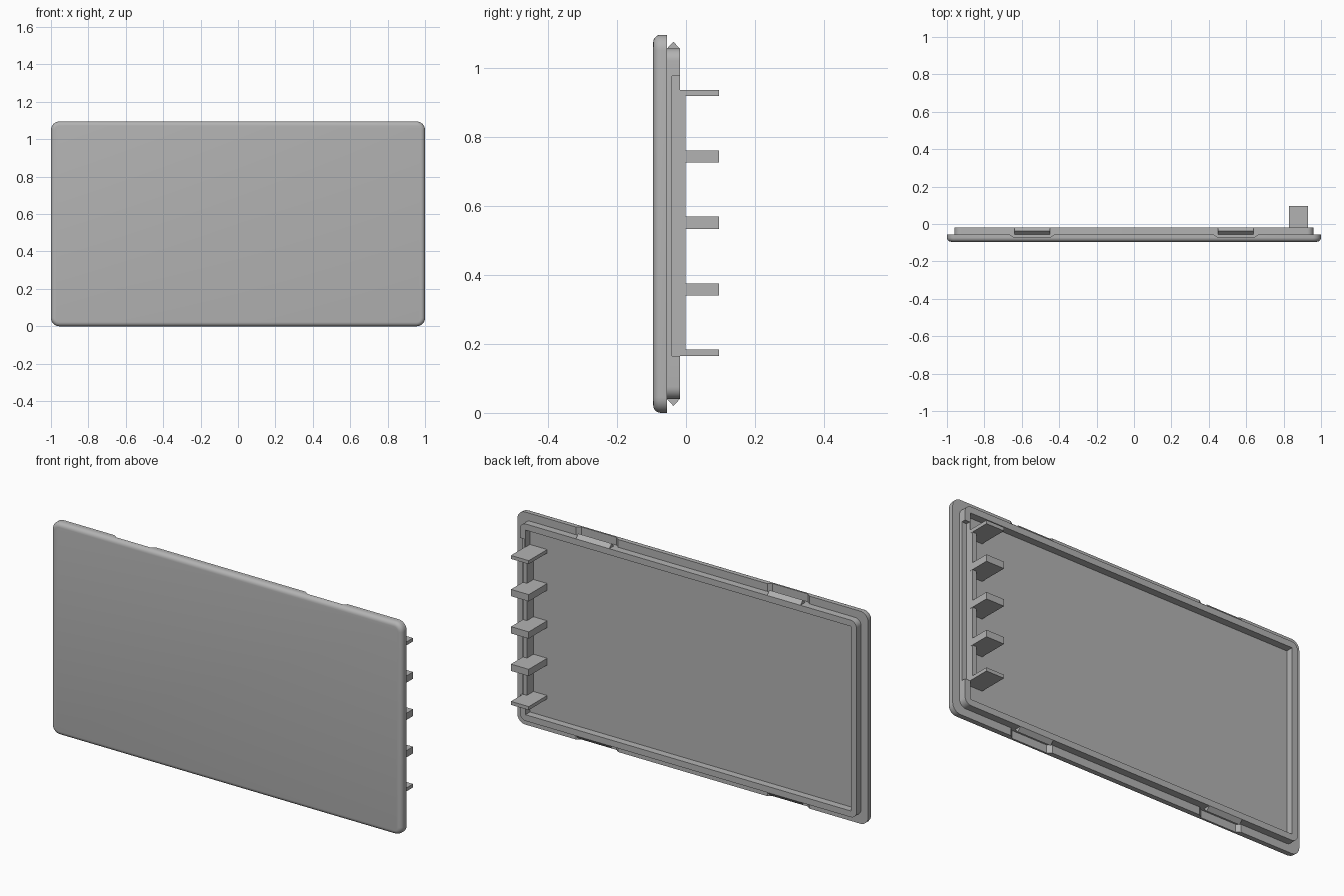
import bpy, bmesh
from mathutils import Vector

old = bpy.data.objects.get("Cube")
if old:
    bpy.data.objects.remove(old)

H = 1.095                                   # panel height
FRONT, BACK, RIM = -0.095, -0.055, -0.018   # depth levels of panel and rim

grey = bpy.data.materials.new("light grey plastic")
grey.use_nodes = True
grey.diffuse_color = (0.45, 0.45, 0.45, 1)
grey.node_tree.nodes["Principled BSDF"].inputs["Base Color"].default_value = (0.45, 0.45, 0.45, 1)


def finish(name, bm):
    bmesh.ops.recalc_face_normals(bm, faces=bm.faces)
    mesh = bpy.data.meshes.new(name)
    bm.to_mesh(mesh)
    bm.free()
    mesh.materials.append(grey)
    obj = bpy.data.objects.new(name, mesh)
    bpy.context.collection.objects.link(obj)
    return obj


def box(name, x, y, z, corner=0, front_round=0):
    """Box from ranges, with optional rounded corners and front edge."""
    bm = bmesh.new()
    bmesh.ops.create_cube(bm, size=1)
    for v in bm.verts:
        v.co = Vector([(r[0] + r[1]) / 2 + c * (r[1] - r[0]) for r, c in zip((x, y, z), v.co)])
    if corner:
        edges = [e for e in bm.edges if abs(e.verts[0].co.y - e.verts[1].co.y) > 0.001]
        bmesh.ops.bevel(bm, geom=edges, offset=corner, segments=8, profile=0.5, affect='EDGES')
    if front_round:
        edges = [e for e in bm.edges if all(abs(v.co.y - y[0]) < 1e-5 for v in e.verts)]
        bmesh.ops.bevel(bm, geom=edges, offset=front_round, segments=5, profile=0.5, affect='EDGES')
    return finish(name, bm)


def prism(name, points, direction):
    """Extrude a flat outline along a direction."""
    bm = bmesh.new()
    face = bm.faces.new([bm.verts.new(p) for p in points])
    ext = bmesh.ops.extrude_face_region(bm, geom=[face])
    moved = [g for g in ext["geom"] if isinstance(g, bmesh.types.BMVert)]
    bmesh.ops.translate(bm, verts=moved, vec=direction)
    return finish(name, bm)


def cut(obj, cutters):
    """Subtract the cutters, bake the result and discard them."""
    for c in cutters:
        c.hide_render = True
        mod = obj.modifiers.new("cut", 'BOOLEAN')
        mod.operation, mod.solver, mod.object = 'DIFFERENCE', 'EXACT', c
    bpy.context.view_layer.update()
    graph = bpy.context.evaluated_depsgraph_get()
    mesh = bpy.data.meshes.new_from_object(obj.evaluated_get(graph))
    obj.modifiers.clear()
    obj.data = mesh
    for c in cutters:
        bpy.data.objects.remove(c)


def smooth(obj):
    bpy.ops.object.select_all(action='DESELECT')
    obj.select_set(True)
    bpy.context.view_layer.objects.active = obj
    bpy.ops.object.shade_smooth_by_angle(angle=0.5)


# Snap latches on the rim, with matching tapered recesses in the panel
recesses = []
for side, x in (("right", -0.545), ("left", 0.545)):
    for end, z, out in (("top", H - 0.04, 1), ("bottom", 0.04, -1)):
        prism(f"{end}_{side}_latch",
              [(x - 0.095, BACK, z), (x - 0.095, (BACK + RIM) / 2, z + out * 0.02),
               (x - 0.095, RIM, z)], (0.19, 0, 0))
        recesses.append(prism("recess_cutter",
                              [(x - 0.12, BACK + 0.01, z), (x - 0.12, BACK, z),
                               (x - 0.1, BACK - 0.015, z), (x + 0.1, BACK - 0.015, z),
                               (x + 0.12, BACK, z), (x + 0.12, BACK + 0.01, z)],
                              (0, 0, out * 0.1)))

# Front panel
panel = box("front_panel", (-1, 1), (FRONT, BACK), (0, H), 0.045, 0.022)
cut(panel, recesses)
smooth(panel)

# Raised rim, hollow inside and notched along the outer left side
rim = box("rim", (-0.96, 0.96), (BACK - 0.002, RIM), (0.04, H - 0.04), 0.035)
cut(rim, [box("hollow_cutter", (-0.928, 0.928), (-0.2, 0.2), (0.072, H - 0.072)),
          box("notch_cutter", (0.932, 1.1), (-0.04, 0.2), (0.165, 0.975))])
smooth(rim)

# Rail carrying the prongs
box("prong_rail", (0.908, 0.93), (BACK - 0.002, -0.002), (0.167, 0.933))

# Prongs, thinner at both ends of the row
for i, (low, high) in enumerate([(0.165, 0.183), (0.34, 0.375), (0.533, 0.568),
                                 (0.725, 0.76), (0.917, 0.935)]):
    box(f"prong_{i + 1}", (0.83, 0.931), (BACK - 0.002, 0.095), (low, high))
